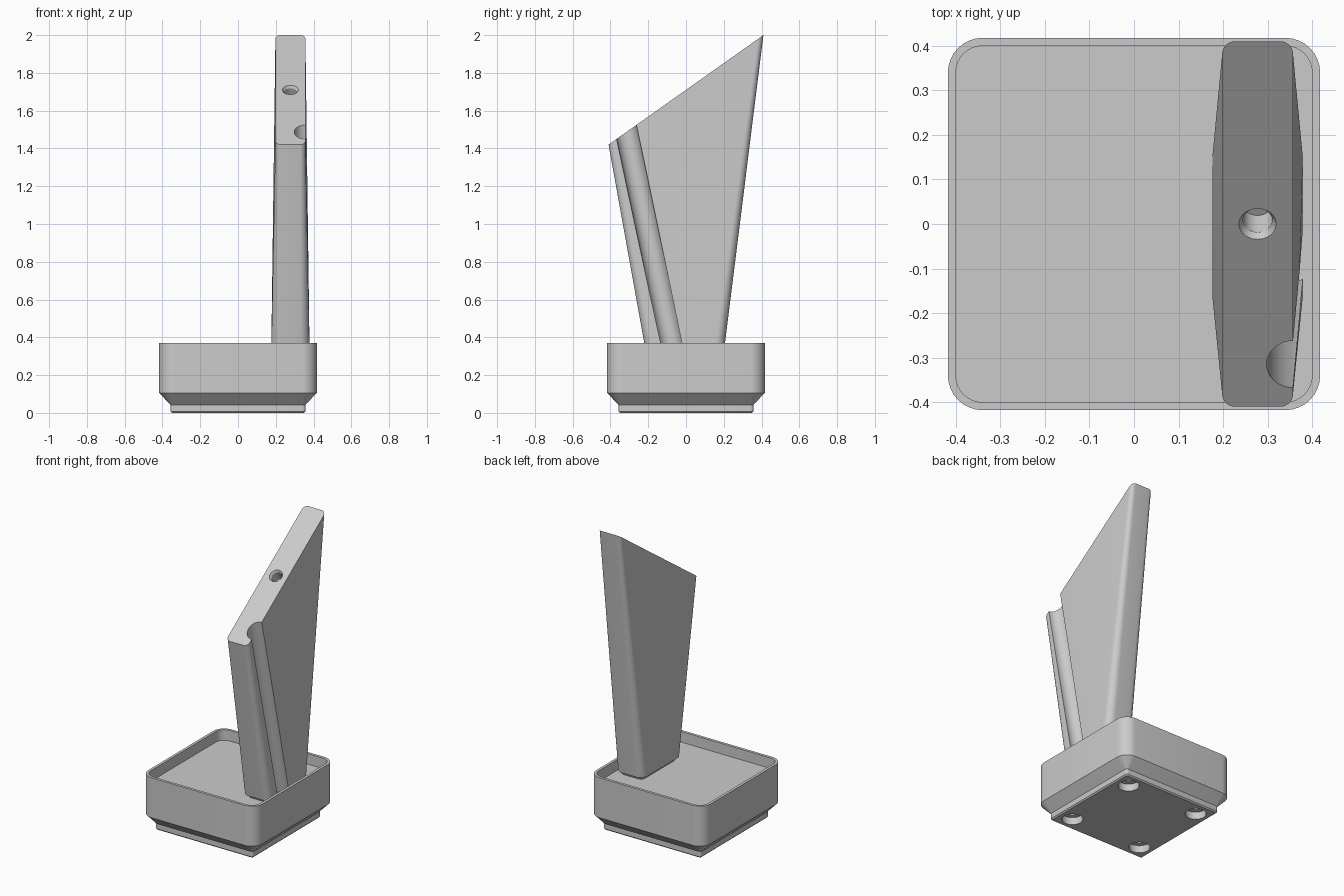
import bpy, bmesh, math
from mathutils import Vector

cube = bpy.data.objects.get("Cube")
if cube:
    bpy.data.objects.remove(cube, do_unlink=True)

grey = bpy.data.materials.new("light grey")
grey.use_nodes = True
grey.diffuse_color = (0.6, 0.6, 0.6, 1)
grey.node_tree.nodes["Principled BSDF"].inputs["Base Color"].default_value = (0.6, 0.6, 0.6, 1)

FLOOR = 0.30


def rounded(x0, x1, y0, y1, r, steps=8):
    """Outline of a rounded rectangle, counter-clockwise."""
    pts = []
    corners = ((x1 - r, y1 - r), (x0 + r, y1 - r), (x0 + r, y0 + r), (x1 - r, y0 + r))
    for i, (cx, cy) in enumerate(corners):
        for k in range(steps + 1):
            a = (i + k / steps) * math.pi / 2
            pts.append((cx + r * math.cos(a), cy + r * math.sin(a)))
    return pts


def loft(name, loops):
    """Closed solid skinned through a stack of matching outlines."""
    bm = bmesh.new()
    rings = [[bm.verts.new(p) for p in loop] for loop in loops]
    n = len(rings[0])
    for a, b in zip(rings, rings[1:]):
        for i in range(n):
            j = (i + 1) % n
            bm.faces.new((a[i], a[j], b[j], b[i]))
    bm.faces.new(rings[0][::-1])
    bm.faces.new(rings[-1])
    bmesh.ops.recalc_face_normals(bm, faces=bm.faces)
    mesh = bpy.data.meshes.new(name)
    bm.to_mesh(mesh)
    bm.free()
    mesh.materials.append(grey)
    obj = bpy.data.objects.new(name, mesh)
    bpy.context.collection.objects.link(obj)
    return obj


def activate(obj):
    bpy.ops.object.select_all(action="DESELECT")
    obj.select_set(True)
    bpy.context.view_layer.objects.active = obj


def cut(obj, start, end, r1, r2=None):
    """Bore a round, optionally tapered, hole from start to end."""
    start, end = Vector(start), Vector(end)
    axis = end - start
    bpy.ops.mesh.primitive_cone_add(
        vertices=48, radius1=r1, radius2=r1 if r2 is None else r2, depth=axis.length,
        location=(start + end) / 2, rotation=axis.to_track_quat("Z", "Y").to_euler())
    cutter = bpy.context.object
    cutter.hide_render = True
    cutter.data.materials.append(grey)
    mod = obj.modifiers.new("bore", "BOOLEAN")
    mod.operation = "DIFFERENCE"
    mod.solver = "EXACT"
    mod.object = cutter
    activate(obj)
    bpy.ops.object.modifier_apply(modifier=mod.name)
    bpy.data.objects.remove(cutter, do_unlink=True)


# Tray: stepped foot, flared underside, walls and recessed floor
profile = [(0.349, 0.008, 0), (0.357, 0.016, 0.008), (0.357, 0.016, 0.043),
           (0.418, 0.078, 0.106), (0.418, 0.078, 0.37),
           (0.40, 0.06, 0.37), (0.40, 0.06, FLOOR)]
tray = loft("tray", [[(x, y, z) for x, y in rounded(-h, h, -h, h, r)] for h, r, z in profile])

# Stepped sockets under the four corners
for sx in (-1, 1):
    for sy in (-1, 1):
        x, y = sx * 0.262, sy * 0.262
        cut(tray, (x, y, -0.05), (x, y, 0.048), 0.063)
        cut(tray, (x, y, 0.02), (x, y, 0.12), 0.03)

# Upright: widens in depth towards a slanted top, with a flared root
X0, X1 = 0.198, 0.357
TOP_FRONT, TOP_BACK = 1.42, 2.0
slope = (TOP_BACK - TOP_FRONT) / 0.82


def front_y(z):
    return -0.2 - 0.2 * (z - 0.37)


def back_y(z):
    return 0.185 + 0.138 * (z - 0.37)


def section(z, d=0):
    return [(x, y, z) for x, y in
            rounded(X0 - d, X1 + d, front_y(z) - d, back_y(z) + d, 0.028 + d)]


FLARE = 0.022
loops = [section(FLOOR - 0.01, FLARE)]
for k in range(7):
    a = k / 6 * math.pi / 2
    loops.append(section(FLOOR + FLARE * math.sin(a), FLARE * (1 - math.cos(a))))
loops.append([(x, y, TOP_FRONT + slope * (y + 0.41))
              for x, y in rounded(X0, X1, -0.41, 0.41, 0.028)])
upright = loft("upright", loops)

# Half-round groove along the left face, parallel to the front edge
direction = Vector((0, -0.212, 1))
base = Vector((X1, -0.078, 0.37))
cut(upright, base - direction * 0.2, base + direction * 1.4, 0.059)

# Countersunk hole square to the slanted top
centre = Vector(((X0 + X1) / 2, 0, TOP_FRONT + slope * 0.41))
normal = Vector((0, -slope, 1)).normalized()
cut(upright, centre + normal * 0.05, centre - normal * 0.08, 0.033)
cut(upright, centre + normal * 0.014, centre - normal * 0.014, 0.051, 0.033)

for obj in (tray, upright):
    activate(obj)
    bpy.ops.object.shade_smooth_by_angle(angle=math.radians(28))
